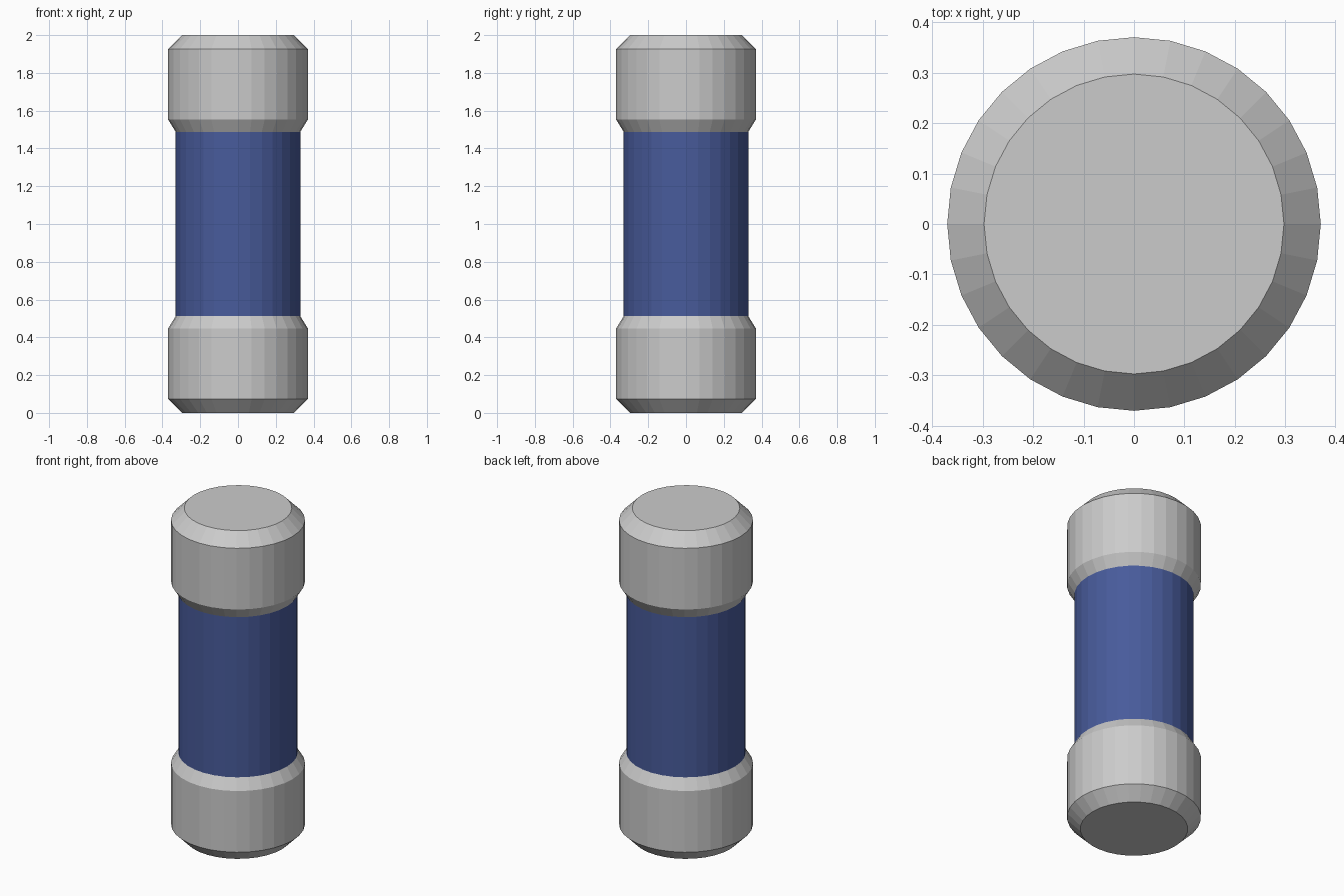
import bpy, bmesh, math

if "Cube" in bpy.data.objects:
    bpy.data.objects.remove(bpy.data.objects["Cube"])

SIDES = 32


def lathe(name, profile, cap_start=False):
    """Revolve (radius, z) points about z with flat faces."""
    bm = bmesh.new()
    rings = [[bm.verts.new((r * math.cos(2 * math.pi * i / SIDES),
                            r * math.sin(2 * math.pi * i / SIDES), z))
              for i in range(SIDES)] for r, z in profile]
    for a, b in zip(rings, rings[1:]):
        for i in range(SIDES):
            j = (i + 1) % SIDES
            bm.faces.new((a[i], a[j], b[j], b[i]))
    if cap_start:
        bm.faces.new(rings[0][::-1] if profile[0][1] < 1 else rings[0])
    # profiles running downwards need their side walls turned outwards
    if profile[0][1] > profile[-1][1]:
        bmesh.ops.reverse_faces(bm, faces=[f for f in bm.faces if len(f.verts) == 4])
    mesh = bpy.data.meshes.new(name)
    bm.to_mesh(mesh)
    bm.free()
    obj = bpy.data.objects.new(name, mesh)
    bpy.context.collection.objects.link(obj)
    return obj


# Metal end caps: chamfered end, straight wall, taper down to the body
cap = [(0.297, 0.0), (0.37, 0.074), (0.37, 0.447), (0.33, 0.512)]
lathe("bottom_cap", cap, cap_start=True)
lathe("top_cap", [(r, 2 - z) for r, z in cap], cap_start=True)

# Blue cylindrical body between the caps
body = lathe("body", [(0.33, 0.512), (0.33, 1.488)])
blue = bpy.data.materials.new("blue")
blue.diffuse_color = (0.065, 0.105, 0.33, 1)
blue.use_nodes = True
blue.node_tree.nodes["Principled BSDF"].inputs["Base Color"].default_value = blue.diffuse_color
body.data.materials.append(blue)
